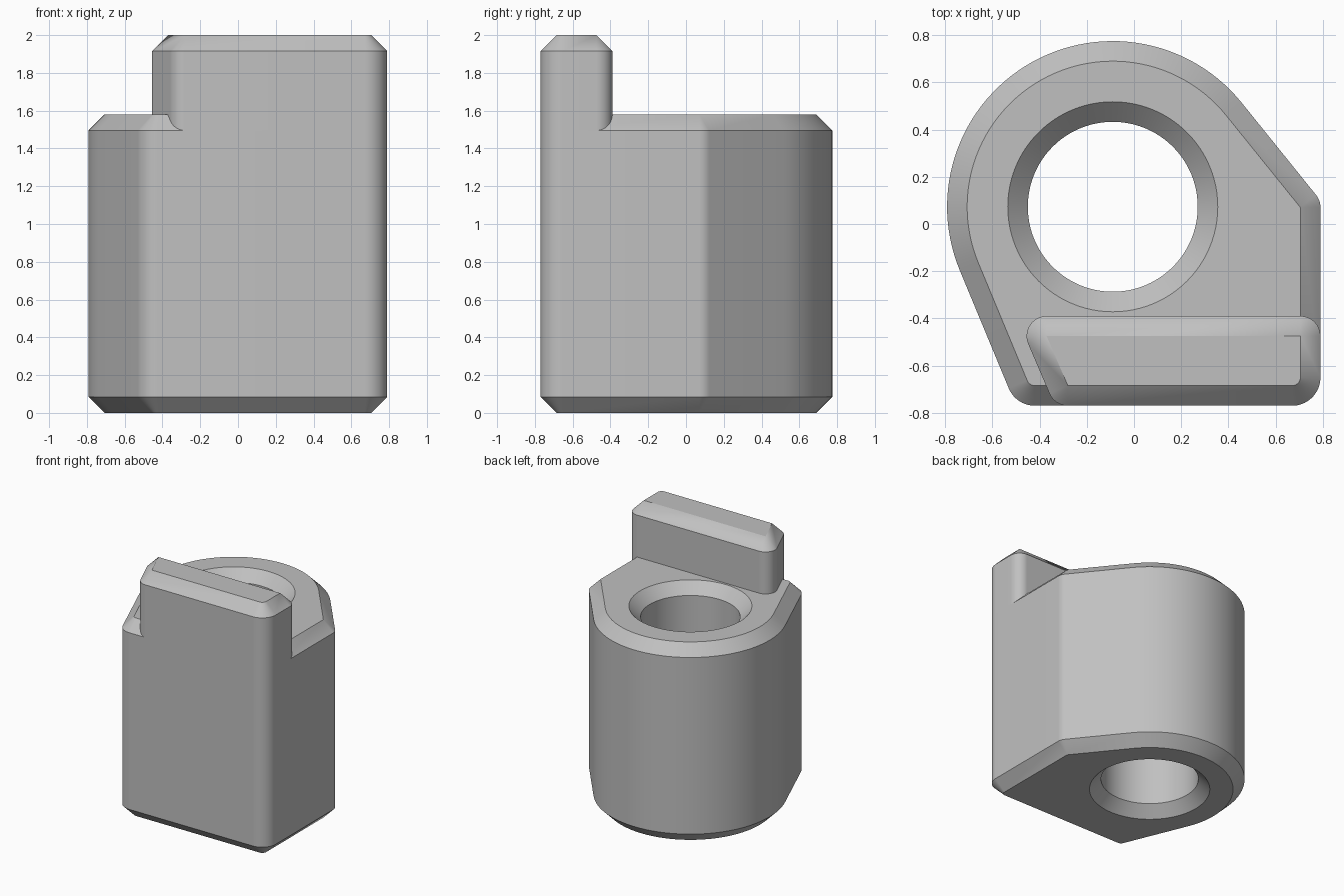
import bpy
import bmesh
from math import acos, atan2, cos, hypot, pi, sin

cube = bpy.data.objects.get("Cube")
if cube:
    bpy.data.objects.remove(cube, do_unlink=True)

CHAMFER = 0.085
SHOULDER = 1.58
TOP = 2.0
BORE = (-0.09, 0.073)

grey = bpy.data.materials.new("light grey")
grey.use_nodes = True
colour = (0.53, 0.53, 0.53, 1)
grey.diffuse_color = colour
grey.node_tree.nodes["Principled BSDF"].inputs["Base Color"].default_value = colour


def tangent_angle(a, b):
    """Direction of the outer normal of the tangent joining two circles."""
    dx, dy = b[0] - a[0], b[1] - a[1]
    return atan2(dy, dx) - acos((a[2] - b[2]) / hypot(dx, dy))


def outline(circles, grow):
    """Belt around circles listed counter-clockwise, grown outwards."""
    points = []
    for i, (x, y, r) in enumerate(circles):
        start = tangent_angle(circles[i - 1], circles[i])
        end = tangent_angle(circles[i], circles[(i + 1) % len(circles)])
        sweep = (end - start) % (2 * pi)
        steps = max(8, int(sweep / 0.05))
        for k in range(steps + 1):
            t = start + sweep * k / steps
            points.append((x + (r + grow) * cos(t), y + (r + grow) * sin(t)))
    return points


def ring(radius):
    return [(BORE[0] + radius * cos(k * pi / 48), BORE[1] + radius * sin(k * pi / 48))
            for k in range(96)]


def loft(bm, sections):
    """Wall through (points, z) sections; returns the first and last loops."""
    loops = [[bm.verts.new((x, y, z)) for x, y in pts] for pts, z in sections]
    for low, high in zip(loops, loops[1:]):
        for i in range(len(low)):
            bm.faces.new((low[i - 1], low[i], high[i], high[i - 1]))
    return loops[0], loops[-1]


def finish(bm, name):
    bmesh.ops.remove_doubles(bm, verts=bm.verts, dist=0.0001)
    # close the flat ends, leaving any bore open
    for z in {max(v.co.z for v in bm.verts), min(v.co.z for v in bm.verts)}:
        rim = [e for e in bm.edges if e.is_boundary
               and all(abs(v.co.z - z) < 0.001 for v in e.verts)]
        bmesh.ops.triangle_fill(bm, edges=rim, use_beauty=True, normal=(0, 0, 1))
    bmesh.ops.recalc_face_normals(bm, faces=bm.faces)
    mesh = bpy.data.meshes.new(name)
    bm.to_mesh(mesh)
    bm.free()
    mesh.materials.append(grey)
    obj = bpy.data.objects.new(name, mesh)
    bpy.context.collection.objects.link(obj)
    bpy.ops.object.select_all(action="DESELECT")
    obj.select_set(True)
    bpy.context.view_layer.objects.active = obj
    bpy.ops.object.shade_smooth_by_angle(angle=pi / 6)


# Body: rounded block around a chamfered through bore
front_right = (0.67, -0.65, 0.035)
body = [(BORE[0], BORE[1], 0.617), (-0.42, -0.65, 0.035), front_right, (0.705, 0.07, 0)]
bm = bmesh.new()
loft(bm, [(outline(body, 0), 0), (outline(body, CHAMFER), CHAMFER),
          (outline(body, CHAMFER), SHOULDER - CHAMFER), (outline(body, 0), SHOULDER)])
loft(bm, [(ring(0.445), 0), (ring(0.36), CHAMFER),
          (ring(0.36), SHOULDER - CHAMFER), (ring(0.445), SHOULDER)])
finish(bm, "body")

# Upright tab: flush with the front and one side of the body
tab = [(-0.28, -0.685, 0), front_right, (0.705, -0.475, 0), (-0.37, -0.475, 0)]
bm = bmesh.new()
loft(bm, [(outline(tab, CHAMFER), SHOULDER - CHAMFER),
          (outline(tab, CHAMFER), TOP - CHAMFER), (outline(tab, 0), TOP)])
finish(bm, "upright_tab")
